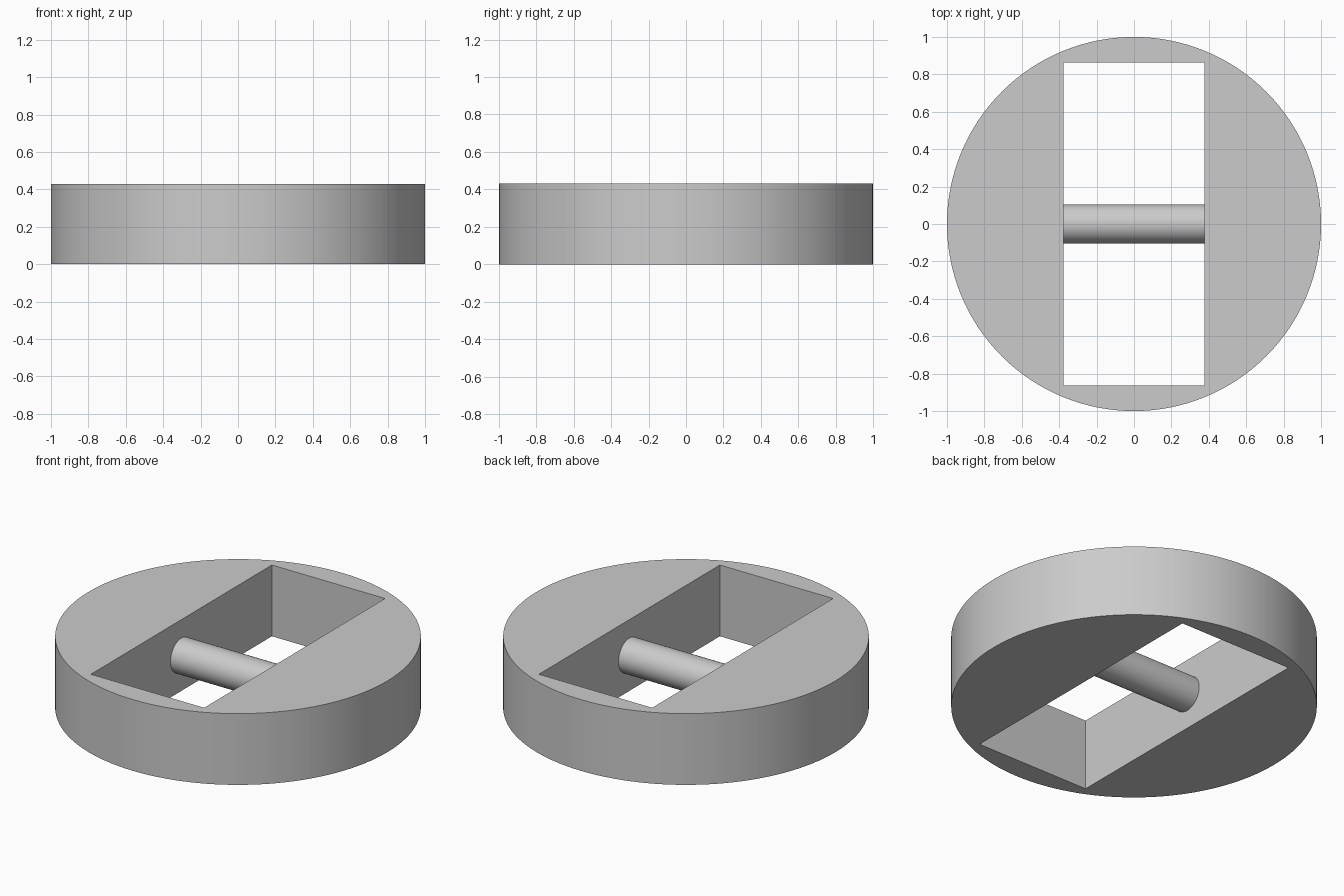
import bpy
import math

if "Cube" in bpy.data.objects:
    bpy.data.objects.remove(bpy.data.objects["Cube"], do_unlink=True)

HEIGHT = 0.43
SLOT_X, SLOT_Y = 0.378, 0.863   # half sizes of the slot
ROD_RADIUS = 0.104

grey = bpy.data.materials.new("light grey")
grey.use_nodes = True
color = (0.6, 0.6, 0.6, 1)
grey.diffuse_color = color
grey.node_tree.nodes["Principled BSDF"].inputs["Base Color"].default_value = color


def cylinder(name, radius, depth, sides, rotation=(0, 0, 0)):
    bpy.ops.mesh.primitive_cylinder_add(vertices=sides, radius=radius, depth=depth,
                                        location=(0, 0, HEIGHT / 2), rotation=rotation)
    obj = bpy.context.object
    obj.name = name
    obj.data.materials.append(grey)
    return obj


def smooth(obj):
    bpy.ops.object.select_all(action='DESELECT')
    obj.select_set(True)
    bpy.context.view_layer.objects.active = obj
    bpy.ops.object.shade_smooth_by_angle(angle=math.radians(30))


# Round disc with a rectangular slot cut right through
disc = cylinder("slotted_disc", 1, HEIGHT, 128)
bpy.ops.mesh.primitive_cube_add(size=2, location=(0, 0, HEIGHT / 2))
cutter = bpy.context.object
cutter.name = "slot_cutter"
cutter.scale = (SLOT_X, SLOT_Y, HEIGHT)
cutter.hide_render = True
cutter.data.materials.append(grey)

cut = disc.modifiers.new("slot", 'BOOLEAN')
cut.operation = 'DIFFERENCE'
cut.solver = 'EXACT'
cut.object = cutter
bpy.context.view_layer.objects.active = disc
bpy.ops.object.modifier_apply(modifier=cut.name)
bpy.data.objects.remove(cutter, do_unlink=True)
smooth(disc)

# Crossbar bridging the slot at mid height
rod = cylinder("crossbar", ROD_RADIUS, 2 * SLOT_X, 64, (0, math.pi / 2, 0))
smooth(rod)
